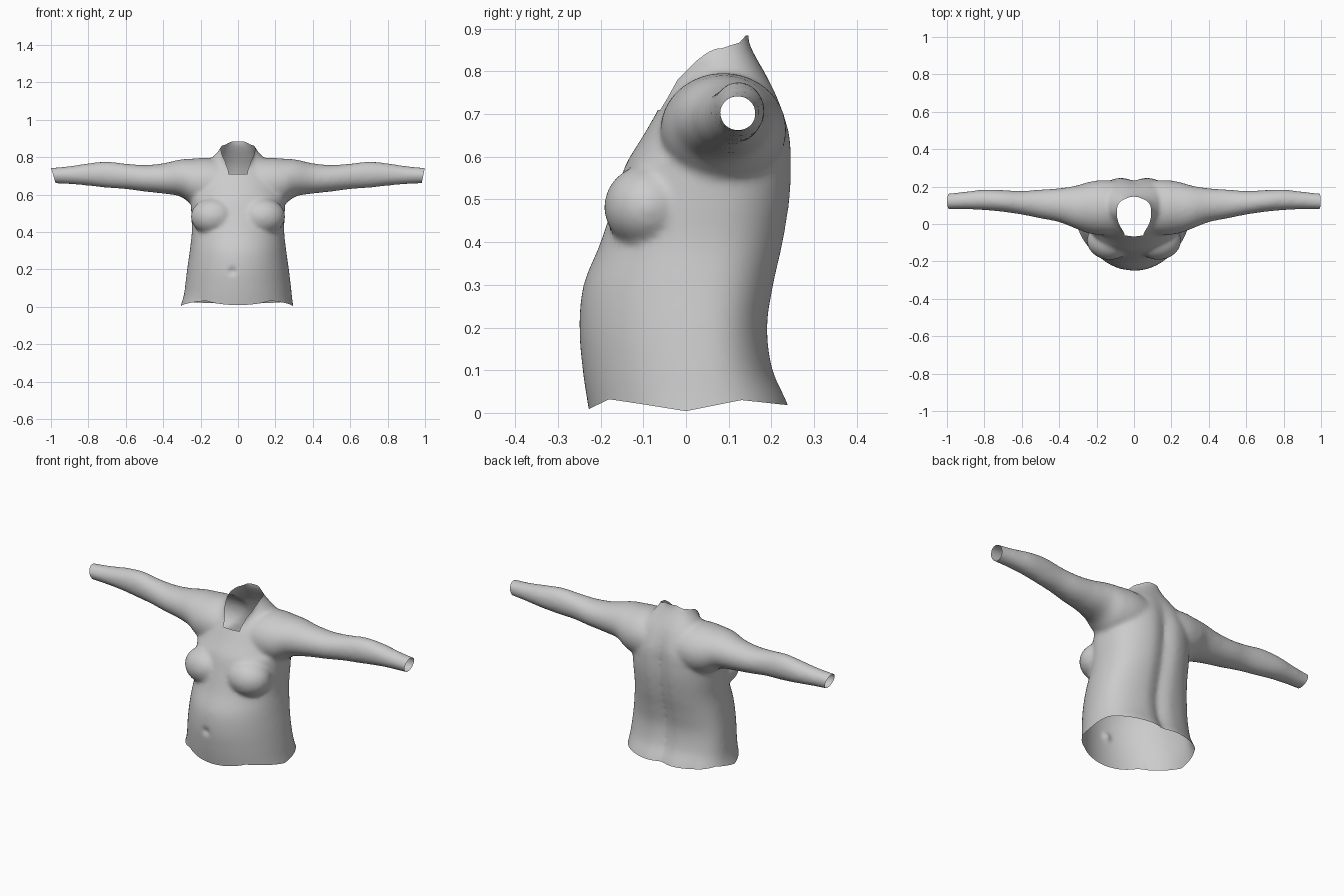
import bpy, bmesh
from math import sin, cos, pi, exp, copysign
from mathutils import Vector, Matrix

if "Cube" in bpy.data.objects:
    bpy.data.objects.remove(bpy.data.objects["Cube"])

SEG = 64


def smooth_rows(rows, steps=6):
    """Catmull-Rom resampling of a table of section sizes."""
    out = []
    for i in range(len(rows) - 1):
        p0, p1 = rows[max(i - 1, 0)], rows[i]
        p2, p3 = rows[i + 1], rows[min(i + 2, len(rows) - 1)]
        for k in range(steps):
            t = k / steps
            out.append([b + 0.5 * t * (c - a + t * (2*a - 5*b + 4*c - d + t * (3*(b - c) + d - a)))
                        for a, b, c, d in zip(p0, p1, p2, p3)])
    return out + [list(rows[-1])]


def loft(bm, rings):
    """Closed tube through a list of point rings."""
    vs = [[bm.verts.new(p) for p in r] for r in rings]
    n = len(vs[0])
    for a, b in zip(vs, vs[1:]):
        for i in range(n):
            j = (i + 1) % n
            bm.faces.new((a[i], a[j], b[j], b[i]))
    bm.faces.new(vs[0][::-1])
    bm.faces.new(vs[-1])


def lerp_table(table, u):
    if u <= table[0][0]:
        return table[0][1]
    for (a, p), (b, q) in zip(table, table[1:]):
        if u <= b:
            return p + (q - p) * (u - a) / (b - a)
    return table[-1][1]


def cut(bm, co, no):
    bmesh.ops.bisect_plane(bm, geom=bm.verts[:] + bm.edges[:] + bm.faces[:],
                           plane_co=co, plane_no=no, clear_outer=True)


def cut_height(bm, height, direction):
    """Trim along a curved height field z = height(x, y)."""
    for v in bm.verts:
        v.co.z -= height(v.co.x, v.co.y)
    cut(bm, (0, 0, 0), (0, 0, direction))
    for v in bm.verts:
        v.co.z += height(v.co.x, v.co.y)


angles = [2 * pi * i / SEG for i in range(SEG)]
bm = bmesh.new()

# Torso: z, half width, front y, back y
torso = [(-.08, .31, -.212, .275), (.02, .293, -.23, .243), (.1, .284, -.242, .207),
         (.2, .272, -.25, .194), (.3, .258, -.24, .209), (.4, .247, -.2, .232),
         (.5, .25, -.168, .248), (.58, .25, -.142, .252), (.65, .235, -.1, .247),
         (.71, .21, -.065, .229), (.76, .175, -.03, .207), (.8, .135, -.005, .183),
         (.84, .1, 0, .16), (.87, .085, .005, .146)]


def torso_ring(z, w, front, back):
    ring = []
    mid = .035 if z < .6 else (front + back) / 2
    groove = .022 if z < .6 else max(0, .022 * (1 - (z - .6) / .2))
    for t in angles:
        c, s = cos(t), sin(t)
        if s < 0:
            x, y = w * c, mid + s * (mid - front)
        else:
            x = w * copysign(abs(c) ** .82, c)
            y = mid + abs(s) ** .82 * (back - mid) - groove * s * exp(-(x / .04) ** 2)
        ring.append((x, y, z))
    return ring


loft(bm, [torso_ring(*r) for r in smooth_rows(torso)])

# Neck column, trimmed later to the collar line
loft(bm, [[(.087 * cos(t), .043 + .104 * sin(t), z) for t in angles]
          for z in (.6, .7, .8, .9, 1.0)])

# Sleeves: x, y min, y max, z min, z max
sleeve = [(0, -.05, .22, .56, .77), (.15, -.06, .235, .53, .795), (.24, -.05, .225, .545, .792),
          (.31, -.025, .205, .59, .787), (.4, .01, .191, .605, .767), (.5, .03, .184, .616, .758),
          (.6, .05, .177, .629, .765), (.7, .065, .181, .636, .776), (.8, .074, .184, .647, .767),
          (.9, .079, .173, .656, .752), (1.0, .079, .163, .661, .743), (1.06, .079, .161, .661, .741)]
for side in (-1, 1):
    loft(bm, [[(side * x, (y0 + y1) / 2 + (y1 - y0) / 2 * cos(t),
                (z0 + z1) / 2 + (z1 - z0) / 2 * sin(t)) for t in angles]
              for x, y0, y1, z0, z1 in smooth_rows(sleeve)])
    # Chest
    bmesh.ops.create_icosphere(bm, subdivisions=4, radius=1, matrix=Matrix.Translation(
        (side * .13, -.088, .482)) @ Matrix.Diagonal((.122, .104, .1, 1)))

bmesh.ops.recalc_face_normals(bm, faces=bm.faces[:])
mesh = bpy.data.meshes.new("shirt_body")
bm.to_mesh(mesh)
bm.free()
shirt = bpy.data.objects.new("shirt_body", mesh)
bpy.context.collection.objects.link(shirt)

# Fuse the parts into one soft skin
rm = shirt.modifiers.new("fuse", 'REMESH')
rm.mode = 'VOXEL'
rm.voxel_size = .01
sm = shirt.modifiers.new("soften", 'SMOOTH')
sm.factor = .5
sm.iterations = 12
bpy.context.view_layer.update()
fused = bpy.data.meshes.new_from_object(shirt.evaluated_get(bpy.context.evaluated_depsgraph_get()))
shirt.modifiers.clear()

# Open the collar, hem and cuffs
bm = bmesh.new()
bm.from_mesh(fused)
collar = [(-.06, .71), (-.045, .735), (-.02, .78), (.03, .83), (.1, .86), (.125, .867), (.14, .884)]
hem = [(-.24, .003), (-.18, .032), (-.1, .02), (0, .004), (.13, .03), (.24, .018)]
cut_height(bm, lambda x, y: lerp_table(collar, y) + 3 * max(0, abs(x) - .09)
           + 3 * max(0, -.075 - y), 1)
cut_height(bm, lambda x, y: lerp_table(hem, y), -1)
cut(bm, (.99, .12, .70), (1, 0, -.2))
cut(bm, (-.987, .12, .70), (-1, 0, -.3))

# Navel dent and flared hem corner
for v in bm.verts:
    x, y, z = v.co
    if y < -.1:
        v.co.y += .012 * exp(-((x + .03) / .02) ** 2 - ((z - .19) / .02) ** 2)
    if x < -.2 and z < .1:
        v.co.x -= .014 * (1 - z / .1) ** 2
bm.to_mesh(fused)
bm.free()
for p in fused.polygons:
    p.use_smooth = True
shirt.data = fused
